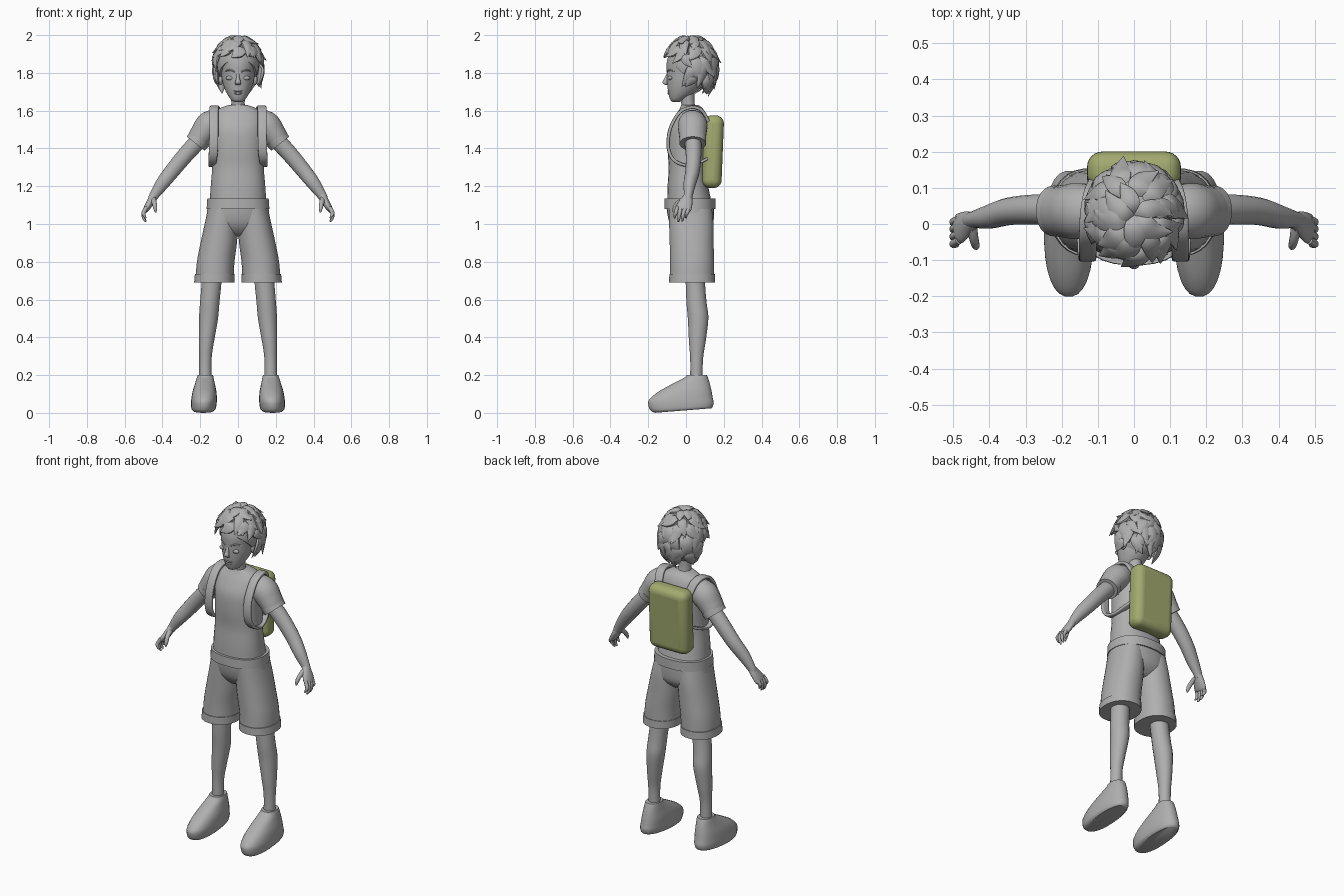
import bpy, bmesh, math, random
from mathutils import Vector, Matrix

if "Cube" in bpy.data.objects:
    bpy.data.objects.remove(bpy.data.objects["Cube"], do_unlink=True)


def material(name, rgb):
    m = bpy.data.materials.new(name)
    m.use_nodes = True
    m.diffuse_color = (*rgb, 1)
    m.node_tree.nodes["Principled BSDF"].inputs["Base Color"].default_value = (*rgb, 1)
    return m


GREY = material("plain_grey", (0.43, 0.43, 0.43))
OLIVE = material("olive_green", (0.36, 0.40, 0.16))
X, Y = Vector((1, 0, 0)), Vector((0, 1, 0))
parts = []


def finish(name, bm, mat=GREY):
    bmesh.ops.recalc_face_normals(bm, faces=bm.faces)
    mesh = bpy.data.meshes.new(name)
    bm.to_mesh(mesh)
    bm.free()
    mesh.materials.append(mat)
    ob = bpy.data.objects.new(name, mesh)
    bpy.context.collection.objects.link(ob)
    parts.append(ob)
    return ob


def spline(keys, steps):
    """Smooth curve through keys, interpolating position and radii together."""
    k = [keys[0]] + list(keys) + [keys[-1]]
    out = []
    for i in range(1, len(k) - 2):
        for s in range(steps):
            t = s / steps
            out.append([0.5 * (2 * b + (c - a) * t + (2 * a - 5 * b + 4 * c - d) * t * t
                               + (3 * b - a - 3 * c + d) * t ** 3)
                        for a, b, c, d in zip(*k[i - 1:i + 3])])
    return out + [list(keys[-1])]


def sweep(name, keys, ref=None, sides=20, steps=4, power=2.0):
    """Skin over (x, y, z, ra, rb) keys; level rings unless ref gives the ra axis."""
    pts = spline(keys, steps)
    bm = bmesh.new()
    rings = []
    for i, (x, y, z, ra, rb) in enumerate(pts):
        a, b = X, Y
        if ref is not None:
            t = Vector(pts[min(i + 1, len(pts) - 1)][:3]) - Vector(pts[max(i - 1, 0)][:3])
            t.normalize()
            a = (ref - t * ref.dot(t)).normalized()
            b = t.cross(a)
        ring = []
        for j in range(sides):
            ang = math.tau * (j + 0.5) / sides
            c, s = math.cos(ang), math.sin(ang)
            c = math.copysign(abs(c) ** (2 / power), c)
            s = math.copysign(abs(s) ** (2 / power), s)
            ring.append(bm.verts.new(Vector((x, y, z)) + a * (c * ra) + b * (s * rb)))
        rings.append(ring)
    for lo, hi in zip(rings, rings[1:]):
        for j in range(sides):
            n = (j + 1) % sides
            bm.faces.new((lo[j], lo[n], hi[n], hi[j]))
    bm.faces.new(rings[0])
    bm.faces.new(rings[-1])
    return finish(name, bm)


def pair(name, keys, **kw):
    return [sweep(f"{side}_{name}", [(s * k[0], *k[1:]) for k in keys], **kw)
            for side, s in (("left", 1), ("right", -1))]


def blob(name, loc, scale):
    bm = bmesh.new()
    bmesh.ops.create_uvsphere(bm, u_segments=16, v_segments=10, radius=1,
                              matrix=Matrix.LocRotScale(Vector(loc), None, Vector(scale)))
    return finish(name, bm)


# Shirt, neck and head
sweep("shirt", [(0, .02, 1.10, .152, .12), (0, .01, 1.2, .145, .108), (0, .008, 1.3, .137, .1),
                (0, .01, 1.4, .136, .108), (0, .015, 1.5, .14, .107), (0, .025, 1.57, .132, .085),
                (0, .028, 1.61, .10, .062), (0, .02, 1.63, .05, .045)], sides=32, power=2.3)
sweep("neck", [(0, .02, 1.58, .042, .04), (0, .01, 1.64, .036, .036), (0, .0, 1.72, .04, .045)])
sweep("head", [(0, -.052, 1.645, .012, .015), (0, -.047, 1.657, .036, .036),
               (0, -.02, 1.70, .064, .075), (0, 0, 1.75, .082, .10), (0, .01, 1.80, .09, .112),
               (0, .02, 1.86, .098, .122), (0, .025, 1.92, .085, .105),
               (0, .025, 1.96, .05, .06), (0, .025, 1.972, .01, .01)], sides=32)

# Facial features
sweep("nose", [(0, -.092, 1.80, .008, .008), (0, -.104, 1.77, .01, .012),
               (0, -.111, 1.748, .016, .014), (0, -.1, 1.735, .012, .008)], sides=12)
blob("upper_lip", (0, -.088, 1.704), (.026, .011, .006))
blob("lower_lip", (0, -.087, 1.692), (.021, .012, .007))
for side, s in (("left", 1), ("right", -1)):
    blob(f"{side}_eyelid", (s * .042, -.083, 1.773), (.022, .012, .012))
    blob(f"{side}_ear", (s * .091, .02, 1.765), (.012, .022, .03))
pair("eyebrow", [(.018, -.1, 1.805, .004, .004), (.045, -.088, 1.815, .005, .005),
                 (.07, -.062, 1.808, .002, .002)], ref=Y, sides=8)

# Hair cap, cut away from the face
bm = bmesh.new()
bmesh.ops.create_uvsphere(bm, u_segments=28, v_segments=18, radius=1, matrix=Matrix.LocRotScale(
    Vector((0, .028, 1.845)), None, Vector((.112, .128, .138))))
cut = bmesh.ops.bisect_plane(bm, geom=bm.verts[:] + bm.edges[:] + bm.faces[:], clear_inner=True,
                             plane_co=(0, -.1, 1.875), plane_no=(0, .68, .73))
bmesh.ops.holes_fill(bm, edges=[e for e in bm.edges if e.is_boundary], sides=0)
finish("hair_cap", bm)

# Hair locks, falling in rows from the crown and flicking out at the tips
rng = random.Random(7)
CENTRE = Vector((0, .025, 1.835))


def on_scalp(phi, theta, r):
    up = .145 if phi < math.pi / 2 else .16
    return CENTRE + r * Vector((math.sin(phi) * math.cos(theta) * .118,
                                math.sin(phi) * math.sin(theta) * .128, math.cos(phi) * up))


count = 0
for phi, number in ((.08, 6), (.4, 10), (.75, 14), (1.1, 16), (1.45, 16), (1.8, 14)):
    for i in range(number):
        theta = math.tau * (i + rng.uniform(.2, .8)) / number
        back = min(max((math.sin(theta) + .45) / .75, 0), 1)
        limit = 1.3 + 1.2 * back
        start = phi + rng.uniform(-.1, .1)
        end = min(start + rng.uniform(.65, .95), limit)
        if end - start < .3:
            continue
        swing = rng.choice((-1, 1)) * rng.uniform(.15, .5)
        width, flick = rng.uniform(.026, .038), rng.uniform(1.12, 1.3)
        keys = []
        for t, r, w in ((0, .96, .45), (.3, 1.05, 1), (.65, 1.09, .85), (1, flick, .04)):
            p = on_scalp(start + (end - start) * t, theta + swing * t * t, r)
            keys.append((*p, .016 * w, width * w))
        normal = on_scalp((start + end) / 2, theta, 1) - CENTRE
        count += 1
        sweep(f"hair_lock_{count}", keys, ref=normal.normalized(), sides=8)

# Sleeves, arms and hands
pair("sleeve", [(.08, .03, 1.55, .06, .055), (.145, .035, 1.527, .078, .075),
                (.19, .035, 1.475, .073, .066), (.218, .036, 1.435, .068, .058)], ref=Y)
pair("sleeve_cuff", [(.202, .036, 1.453, .072, .064), (.224, .036, 1.425, .07, .061)],
     ref=Y, steps=1)
pair("arm", [(.19, .036, 1.46, .044, .046), (.27, .04, 1.375, .042, .044),
             (.345, .035, 1.285, .038, .041), (.40, .02, 1.215, .033, .036),
             (.445, .012, 1.15, .023, .025), (.455, .008, 1.13, .024, .022)], ref=Y)
pair("palm", [(.443, .012, 1.155, .02, .02), (.462, .002, 1.12, .034, .02),
              (.482, -.012, 1.085, .042, .017), (.49, -.016, 1.07, .036, .012)], ref=Y)
for n, (y, tip) in enumerate(((-.046, 1.03), (-.026, 1.012), (-.005, 1.015), (.014, 1.032))):
    pair(f"finger_{n + 1}", [(.484, y, 1.09, .01, .011), (.499, y - .007, 1.062, .0105, .011),
                             (.499, y - .012, tip + .02, .009, .009),
                             (.488, y - .014, tip, .004, .004)], ref=Y, sides=10)
pair("thumb", [(.45, -.004, 1.135, .016, .014), (.443, -.04, 1.112, .013, .013),
               (.438, -.06, 1.085, .011, .011), (.436, -.067, 1.062, .004, .004)],
     ref=X, sides=10)

# Shorts with waistband and turned cuffs
sweep("shorts_seat", [(0, .021, 1.12, .158, .127), (0, .025, 1.05, .166, .124),
                      (0, .03, .99, .165, .11), (0, .03, .945, .12, .07),
                      (0, .03, .935, .06, .03)], sides=32, power=2.3)
sweep("waistband", [(0, .021, 1.08, .167, .136), (0, .021, 1.135, .163, .135)],
      sides=32, steps=1, power=2.3)
pair("shorts_leg", [(.078, .023, 1.08, .082, .115), (.088, .028, 1.0, .089, .118),
                    (.102, .03, .9, .097, .117), (.118, .032, .8, .1, .117),
                    (.124, .032, .71, .101, .117)], sides=28, power=2.2)
pair("shorts_cuff", [(.126, .032, .69, .107, .122), (.124, .032, .735, .105, .121)],
     sides=28, steps=1, power=2.2)

# Legs and shoes
pair("leg", [(.138, .05, .76, .055, .055), (.141, .05, .68, .053, .052),
             (.15, .056, .58, .052, .054), (.156, .064, .5, .051, .055),
             (.167, .06, .38, .041, .045), (.173, .056, .28, .033, .034),
             (.173, .055, .15, .034, .034)])
shoe_rows = ((0, -.165, .135, .055), (.012, -.188, .143, .064), (.04, -.2, .147, .068),
             (.07, -.196, .143, .068), (.11, -.15, .137, .064), (.15, -.08, .128, .054),
             (.185, -.012, .117, .045), (.2, .003, .111, .041))
for shoe in pair("shoe", [(.183 - z * .05, (f + b) / 2, z, w, (b - f) / 2)
                          for z, f, b, w in shoe_rows], sides=28, power=2.3):
    for v in shoe.data.vertices:  # sole lifts slightly toward the heel
        v.co.z += max(0, .1 - v.co.z) * .8 * max(0, v.co.y + .17)

# Backpack with shoulder straps
bm = bmesh.new()
bmesh.ops.create_cube(bm, size=1, matrix=Matrix.Diagonal((.26, .105, .385, 1)))
backpack = finish("backpack", bm, OLIVE)
backpack.location = (0, .142, 1.383)
backpack.rotation_euler.x = -.04
bevel = backpack.modifiers.new("rounded", "BEVEL")
bevel.width, bevel.segments = .043, 6
pair("backpack_strap", [(.1, .12, 1.54, .024, .009), (.115, .085, 1.6, .024, .009),
                        (.125, .03, 1.618, .024, .009), (.128, -.035, 1.59, .024, .009),
                        (.128, -.085, 1.5, .024, .009), (.13, -.093, 1.4, .024, .009),
                        (.135, -.06, 1.335, .022, .009), (.138, .01, 1.31, .018, .008),
                        (.125, .08, 1.33, .016, .008), (.105, .12, 1.35, .016, .008)],
     ref=X, sides=16, power=5)

# Smooth shading with sharp edges kept
bpy.ops.object.select_all(action="DESELECT")
for ob in parts:
    ob.select_set(True)
bpy.context.view_layer.objects.active = parts[0]
bpy.ops.object.shade_smooth_by_angle(angle=math.radians(40))
